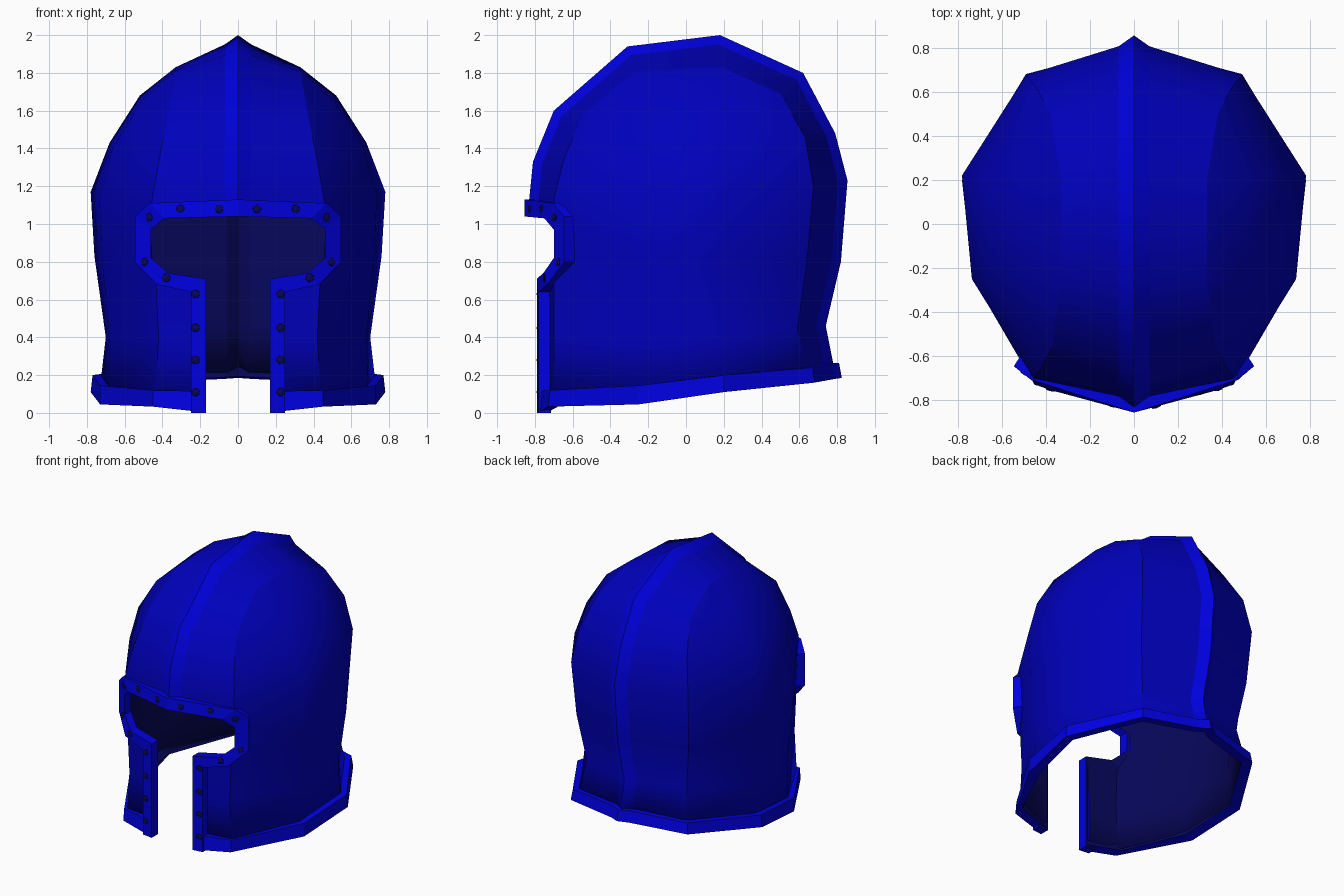
import bpy, bmesh, math
from mathutils import Vector, Matrix
from mathutils.bvhtree import BVHTree

if "Cube" in bpy.data.objects:
    bpy.data.objects.remove(bpy.data.objects["Cube"])


def colour(name, rgb):
    m = bpy.data.materials.new(name)
    m.diffuse_color = (*rgb, 1)
    m.use_nodes = True
    m.node_tree.nodes["Principled BSDF"].inputs["Base Color"].default_value = m.diffuse_color
    return m


blue = colour("plate_blue", (0, 0, .5))
trim = colour("trim_bright_blue", (0, 0, .75))
dark = colour("lining_navy", (.002, .002, .1))


def finish(name, bm, mats, smooth=False):
    me = bpy.data.meshes.new(name)
    for f in bm.faces:
        f.smooth = smooth
    bm.to_mesh(me)
    bm.free()
    ob = bpy.data.objects.new(name, me)
    bpy.context.collection.objects.link(ob)
    for m in mats:
        me.materials.append(m)
    return ob


def flip(p):
    return Vector((-p[0], p[1], p[2]))


def band(name, half):
    """Closed bar through four-point sections, mirrored about its last one.
    The side facing into the helmet takes the lining colour."""
    secs = half + [[flip(p) for p in s] for s in reversed(half[:-1])]
    bm = bmesh.new()
    rows = [[bm.verts.new(p) for p in s] for s in secs]
    for a, b in zip(rows, rows[1:]):
        for i in range(4):
            j = (i + 1) % 4
            f = bm.faces.new((a[i], a[j], b[j], b[i]))
            f.material_index = 1 if i == 2 else 0
    bm.faces.new(rows[0])
    bm.faces.new(rows[-1])
    bmesh.ops.recalc_face_normals(bm, faces=bm.faces[:])
    return finish(name, bm, (trim, dark))


# Helmet shell: crest line, from front bottom over the top to back bottom
crest_yz = [(-.79, .05), (-.79, .4), (-.81, .8), (-.83, 1.13), (-.81, 1.33),
            (-.70, 1.6), (-.31, 1.94), (.18, 2.0), (.62, 1.8), (.79, 1.48),
            (.855, 1.23), (.82, .8), (.74, .46), (.79, .21)]
crest = [Vector((0, y, z)) for y, z in crest_yz]
crest_base = []
for p in crest:
    d = (Vector((0, .02, min(p.z, 1.1))) - p).normalized()
    crest_base.append(p + d * .05 + Vector((.07, 0, 0)))

# Panel edge lines beside the crest, and two columns down each side
edge = [(.44, -.70, .06), (.42, -.70, .4), (.44, -.70, .8), (.455, -.70, 1.13),
        (.42, -.65, 1.33), (.37, -.55, 1.58), (.33, -.26, 1.81), (.33, .19, 1.83),
        (.38, .50, 1.69), (.45, .63, 1.46), (.49, .675, 1.2), (.47, .64, .8),
        (.42, .59, .45), (.45, .65, .19)]
side_a = [(.69, -.24, .08), (.68, -.24, .4), (.72, -.25, .81), (.735, -.25, 1.15),
          (.66, -.25, 1.41), (.51, -.25, 1.65), edge[6]]
side_b = [(.73, .2, .14), (.70, .2, .4), (.76, .21, .83), (.78, .22, 1.17),
          (.68, .22, 1.43), (.52, .21, 1.68), edge[7]]

bm = bmesh.new()
for sgn in (1, -1):
    cache = {}

    def vert(p):
        key = tuple(p)
        if key not in cache:
            cache[key] = bm.verts.new((key[0] * sgn, key[1], key[2]))
        return cache[key]

    def quad(mat, *pts):
        vs = list(dict.fromkeys(vert(p) for p in pts))
        if len(vs) > 2:
            bm.faces.new(vs if sgn > 0 else vs[::-1]).material_index = mat

    # The raised crest is trim, the panels plate
    for mat, a, b in ((2, crest, crest_base), (0, crest_base, edge)):
        for k in range(13):
            quad(mat, a[k], b[k], b[k + 1], a[k + 1])
    for k in range(6):
        lo = (edge[k], side_a[k], side_b[k], edge[13 - k])
        hi = (edge[k + 1], side_a[k + 1], side_b[k + 1], edge[12 - k])
        for i in range(3):
            quad(0, lo[i], lo[i + 1], hi[i + 1], hi[i])
    # Keep the long panel lines crisp
    for line in (crest, crest_base, edge):
        for p, q in zip(line, line[1:]):
            e = bm.edges.get((vert(p), vert(q)))
            if e:
                e.smooth = False
bmesh.ops.remove_doubles(bm, verts=bm.verts[:], dist=1e-4)
bmesh.ops.recalc_face_normals(bm, faces=bm.faces[:])
f0 = max(bm.faces, key=lambda f: f.calc_center_median().x)
if f0.normal.x < 0:
    bmesh.ops.reverse_faces(bm, faces=bm.faces[:])
shell = finish("helmet_shell", bm, (blue, dark, trim, dark), True)

# Face opening frame: inner and outer outline
inner = [(.17, -.79, 0), (.17, -.79, .71), (.37, -.755, .74), (.46, -.70, .82),
         (.46, -.70, .97), (.39, -.75, 1.03), (0, -.855, 1.04)]
outer = [(.25, -.78, 0), (.25, -.78, .64), (.43, -.735, .68), (.545, -.645, .80),
         (.545, -.645, 1.04), (.47, -.705, 1.11), (0, -.855, 1.13)]
inner = [Vector(p) for p in inner]
outer = [Vector(p) for p in outer]
sections = []
for i, o in zip(inner, outer):
    back = Vector((-.035, .055, 0)) if o.x > .5 else Vector((0, .06, 0))
    sections.append([i, o, o + back, i + Vector((0, .075, 0))])
frame = band("face_opening_frame", sections)

# Cut the opening through the shell
half = [i.lerp(o, .2) for i, o in zip(inner, outer)]
half[0].z = -.3
loop = half + [flip(p) for p in reversed(half[:-1])]
bm = bmesh.new()
face = bm.faces.new([bm.verts.new((p.x, -1.3, p.z)) for p in loop])
ext = bmesh.ops.extrude_face_region(bm, geom=[face])
bmesh.ops.translate(bm, vec=(0, 1.1, 0),
                    verts=[v for v in ext["geom"] if isinstance(v, bmesh.types.BMVert)])
bmesh.ops.recalc_face_normals(bm, faces=bm.faces[:])
cutter = finish("opening_cutter", bm, (blue,))
cutter.hide_render = True

sol = shell.modifiers.new("thickness", "SOLIDIFY")
sol.thickness = .025
sol.offset = -1
sol.material_offset = 1
cut = shell.modifiers.new("opening", "BOOLEAN")
cut.operation = "DIFFERENCE"
cut.solver = "EXACT"
cut.object = cutter
bpy.context.view_layer.objects.active = shell
for m in ("thickness", "opening"):
    bpy.ops.object.modifier_apply(modifier=m)
bpy.data.objects.remove(cutter)

# Flared rim around the neck
low = [(.18, -.785, .003), (.45, -.73, .033), (.73, -.25, .045), (.78, .2, .11),
       (.49, .68, .16), (.07, .79, .18), (0, .825, .185)]
high = [(.18, -.775, .115), (.45, -.72, .12), (.73, -.25, .145), (.77, .2, .2),
        (.48, .67, .24), (.07, .77, .26), (0, .81, .265)]
sections = []
for a, b in zip(low, high):
    a, b = Vector(a), Vector(b)
    d = Vector((-a.x, -a.y, 0)).normalized() * .08
    if a.y < -.7:
        d = Vector((0, .07, 0))
    sections.append([a, b, b + d * .6, a + d + Vector((0, 0, .01))])
band("neck_rim", sections)

# Rivets set nearly flush on the frame
bm = bmesh.new()
bm.from_mesh(frame.data)
tree = BVHTree.FromBMesh(bm)
bm.free()
bm = bmesh.new()
for x, z in ((.10, 1.08), (.305, 1.08), (.47, 1.035), (.495, .80), (.38, .715),
             (.225, .63), (.225, .45), (.225, .28), (.225, .11)):
    for s in (1, -1):
        hit, normal, _, _ = tree.ray_cast(Vector((x * s, -2, z)), Vector((0, 1, 0)))
        if hit is None:
            continue
        m = (Matrix.Translation(hit) @ normal.to_track_quat('Z', 'Y').to_matrix().to_4x4()
             @ Matrix.Diagonal((1, 1, .3, 1)))
        bmesh.ops.create_icosphere(bm, subdivisions=1, radius=.026, matrix=m)
finish("rivets", bm, (dark,))
